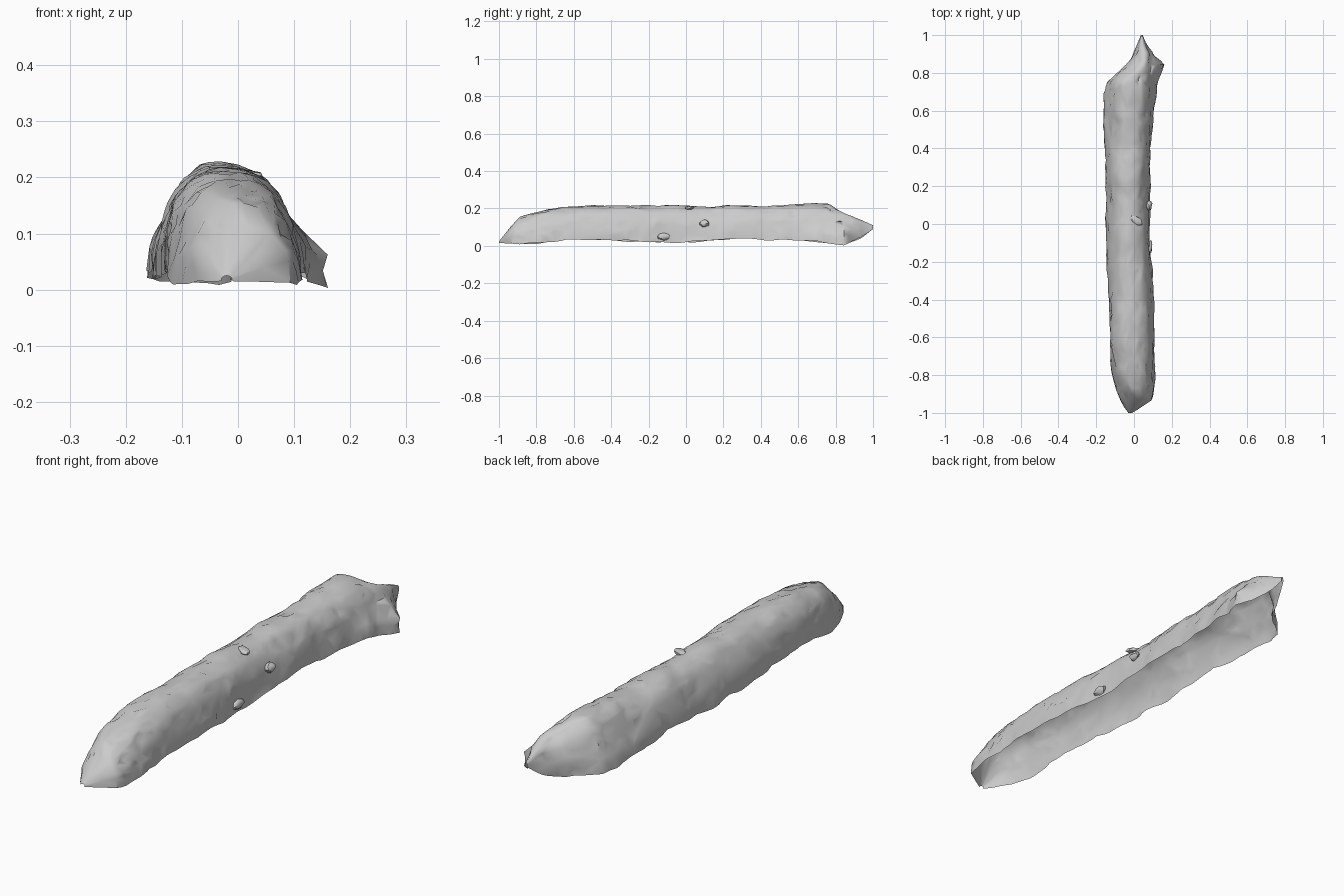
import bpy, bmesh, math
from mathutils import Vector, noise

if "Cube" in bpy.data.objects:
    bpy.data.objects.remove(bpy.data.objects["Cube"])

# Stations along the log: y, left x, right x, bottom z, top z
STATIONS = [
    (-1.0, -.03, -.01, .015, .025), (-.97, -.05, .04, .015, .06),
    (-.93, -.075, .10, .016, .115), (-.89, -.09, .105, .010, .155),
    (-.80, -.115, .108, .012, .182), (-.64, -.13, .11, .035, .213),
    (-.40, -.135, .105, .03, .216), (-.15, -.142, .088, .02, .215),
    (0.0, -.147, .082, .02, .212), (.25, -.15, .085, .038, .212),
    (.45, -.155, .088, .035, .215), (.60, -.16, .10, .03, .22),
    (.69, -.163, .118, .025, .225), (.75, -.145, .13, .015, .226),
    (.80, -.09, .145, .008, .205), (.85, -.03, .163, .004, .178),
    (.88, -.01, .12, .02, .162), (.94, .012, .075, .045, .14),
    (1.0, .036, .046, .09, .11),
]
RINGS, SEGS = 90, 28


def station(y):
    for a, b in zip(STATIONS, STATIONS[1:]):
        if y <= b[0] + 1e-6:
            t = (y - a[0]) / (b[0] - a[0])
            return [p + (q - p) * t for p, q in zip(a, b)]


def arch(value, power):
    return math.copysign(abs(value) ** power, value)


def make_object(name, bm, angle=40):
    bmesh.ops.recalc_face_normals(bm, faces=bm.faces)
    mesh = bpy.data.meshes.new(name)
    bm.to_mesh(mesh)
    bm.free()
    ob = bpy.data.objects.new(name, mesh)
    bpy.context.collection.objects.link(ob)
    bpy.ops.object.select_all(action='DESELECT')
    ob.select_set(True)
    bpy.context.view_layer.objects.active = ob
    bpy.ops.object.shade_smooth_by_angle(angle=math.radians(angle))
    return ob


# Bark shell: arched sections, open underneath, tapering to a tip at both ends
bm = bmesh.new()
rows = []
for i in range(RINGS + 1):
    y = -1 + 2 * i / RINGS
    _, left, right, low, top = station(y)
    fade = min(1, (1 - abs(y)) * 8)
    rough = fade * (1 + 1.0 * max(0, abs(y) - .5))      # rougher near the ends
    in_right, in_left = min(right, .10), max(left, -.14)
    row = []
    for j in range(SEGS + 1):
        a = math.pi * j / SEGS
        c, s = math.cos(a), math.sin(a)
        x = (in_left + in_right) / 2 + (in_right - in_left) / 2 * arch(c, .9)
        z = low + (top - low) * arch(s, .8)
        # splayed foot low on the sides
        foot = max(0, min(1, (.13 - z) / .07))
        x += foot * ((right - in_right) if c > 0 else (left - in_left))
        p = Vector((x * 9, y * 6, z * 9))
        crease = .35 - abs(noise.noise(p * 2.2 + Vector((7, 3, 1))))
        d = noise.noise(p) * .009 + noise.noise(p * 2.7) * .006
        d = (d - max(0, crease - .27) * .09) * rough
        # ragged lower rim
        rim = noise.noise(Vector((c * 3, y * 8, 4))) * .012 * (1 - s) ** 3 * fade
        row.append(bm.verts.new((x + c * d, y, max(0, z + s * d + rim))))
    rows.append(row)
for r0, r1 in zip(rows, rows[1:]):
    for j in range(SEGS):
        bm.faces.new((r0[j], r1[j], r1[j + 1], r0[j + 1]))
log = make_object("log_bark", bm, 35)
dec = log.modifiers.new("facets", 'DECIMATE')
dec.ratio = .35
log.modifiers.move(len(log.modifiers) - 1, 0)


# Small flakes of broken bark sunk into the surface
def flake(name, loc, size, tilt=0):
    b = bmesh.new()
    bmesh.ops.create_icosphere(b, subdivisions=2, radius=1)
    for v in b.verts:
        v.co *= 1 + noise.noise(v.co * 1.7 + Vector(loc) * 20) * .35
        v.co = Vector((v.co.x * size[0], v.co.y * size[1], v.co.z * size[2]))
    ob = make_object(name, b, 35)
    ob.location = loc
    ob.rotation_euler = (0, 0, tilt)


flake("side_knot_back", (.078, .10, .12), (.018, .025, .02))
flake("side_knot_front", (.082, -.12, .05), (.016, .035, .02))
flake("bark_flake_top", (.01, .02, .203), (.04, .02, .011), -.5)
